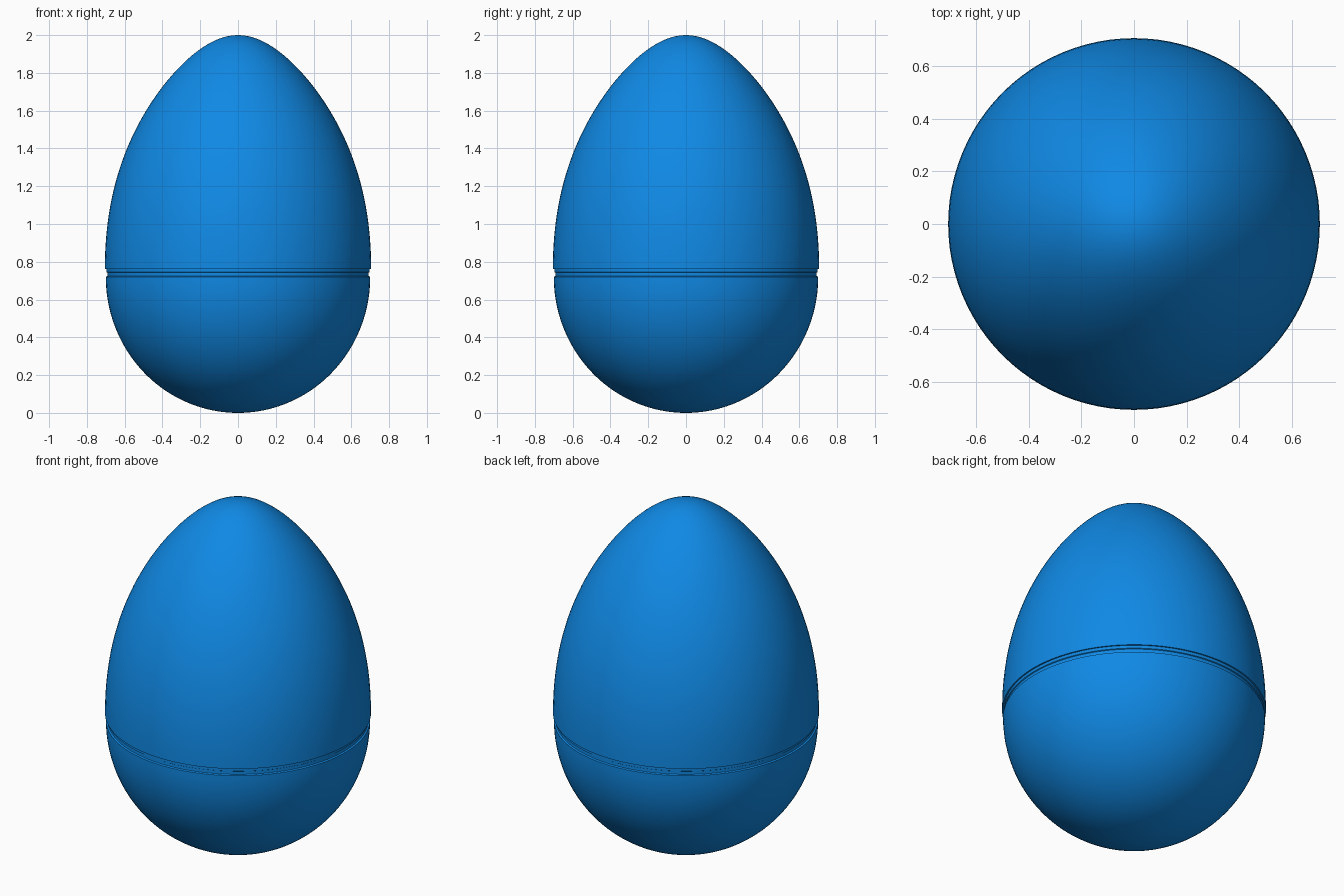
import bpy, math

if "Cube" in bpy.data.objects:
    bpy.data.objects.remove(bpy.data.objects["Cube"])

blue = bpy.data.materials.new("bright blue")
blue.diffuse_color = (0.005, 0.25, 0.78, 1)
blue.use_nodes = True
blue.node_tree.nodes["Principled BSDF"].inputs["Base Color"].default_value = blue.diffuse_color
SIDES = 96


def lathe(name, profile):
    """Spin (radius, z) points around z; radius 0 makes a pole."""
    verts, faces, rings = [], [], []
    for r, z in profile:
        start = len(verts)
        n = 1 if r < 1e-6 else SIDES
        rings.append((start, n))
        for i in range(n):
            a = 2 * math.pi * i / SIDES
            verts.append((r * math.cos(a), r * math.sin(a), z))
    for (s0, n0), (s1, n1) in zip(rings, rings[1:]):
        for i in range(SIDES):
            j = (i + 1) % SIDES
            quad = [s0 + i % n0, s0 + j % n0, s1 + j % n1, s1 + i % n1]
            faces.append(list(dict.fromkeys(quad)))
    mesh = bpy.data.meshes.new(name)
    mesh.from_pydata(verts, [], faces)
    mesh.materials.append(blue)
    obj = bpy.data.objects.new(name, mesh)
    bpy.context.collection.objects.link(obj)
    bpy.ops.object.select_all(action='DESELECT')
    obj.select_set(True)
    bpy.context.view_layer.objects.active = obj
    bpy.ops.object.shade_smooth_by_angle(angle=math.radians(30))
    return obj


N = 40
steps = [math.pi / 2 * i / N for i in range(N + 1)]

# lower half: round bowl, closed by a flat ledge
bowl = [(0.70 * math.sin(a), 0.72 - 0.72 * math.cos(a)) for a in steps]
lathe("lower_shell", bowl + [(0.69, 0.725), (0, 0.725)])

# narrow stepped lip in the seam
lathe("seam_lip", [(0, 0.722), (0.692, 0.722), (0.692, 0.742),
                   (0.697, 0.745), (0.697, 0.766), (0, 0.766)])

# upper half: taller, gently pointed dome
dome = [(0, 0.762), (0.69, 0.762)]
for a in steps:
    t = math.sin(a)
    dome.append((0.705 * math.cos(a) * (1 - 0.2 * t ** 3), 0.762 + 1.238 * t))
lathe("upper_shell", dome)
